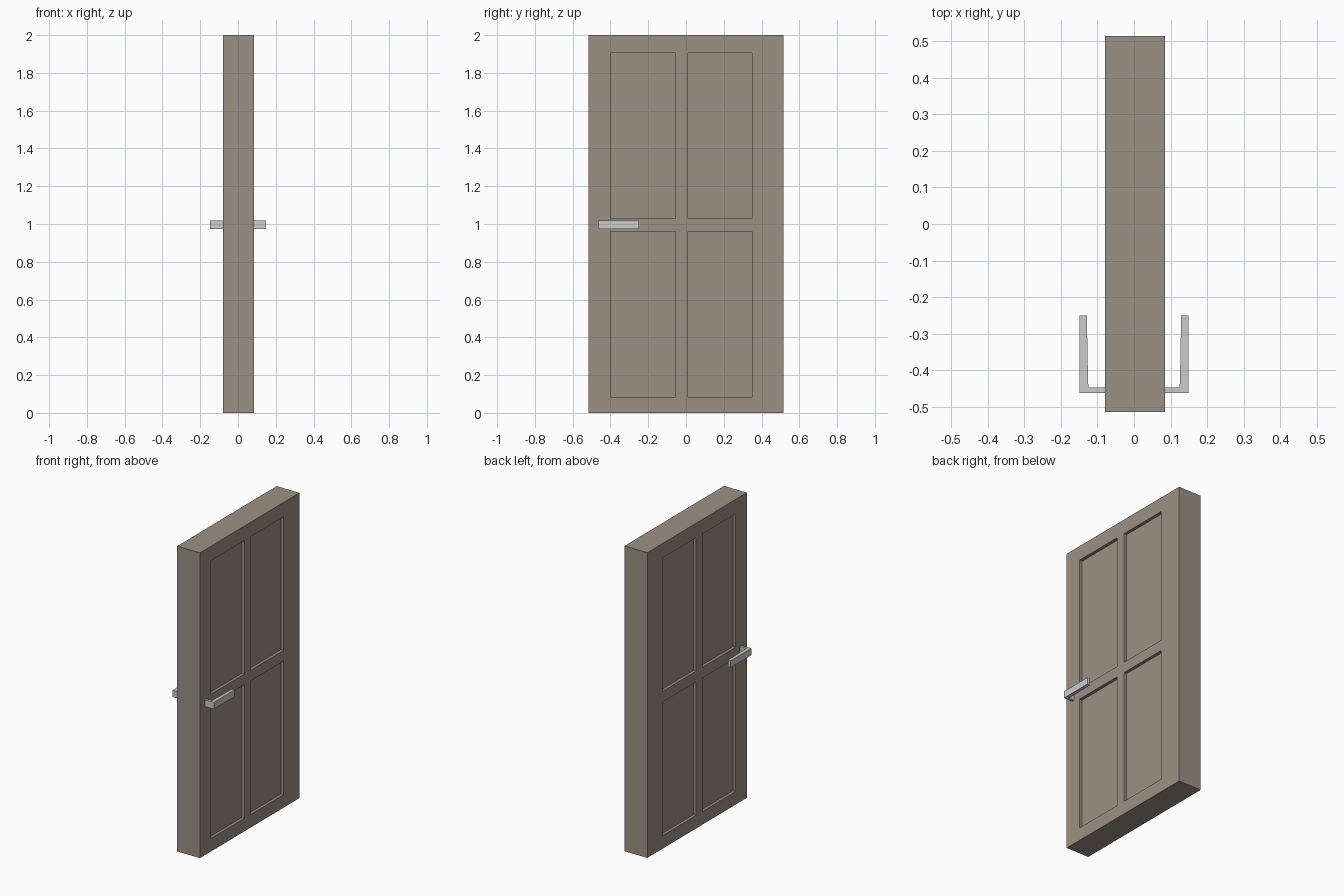
import bpy, bmesh
from mathutils import Vector

if "Cube" in bpy.data.objects:
    bpy.data.objects.remove(bpy.data.objects["Cube"])

X0, X1 = -0.08, 0.085          # back and front door faces
HALF_W, HEIGHT, RECESS = 0.515, 2.0, 0.02
PANEL_Y = [(-0.40, -0.055), (0.01, 0.35)]
PANEL_Z = [(0.085, 0.96), (1.03, 1.905)]


def finish(name, bm, mat=None):
    bmesh.ops.recalc_face_normals(bm, faces=bm.faces[:])
    me = bpy.data.meshes.new(name)
    bm.to_mesh(me)
    bm.free()
    ob = bpy.data.objects.new(name, me)
    bpy.context.collection.objects.link(ob)
    if mat:
        me.materials.append(mat)
    return ob


# Door slab with four recessed panels on each face
wood = bpy.data.materials.new("wood")
wood.diffuse_color = (0.33, 0.28, 0.23, 1)
wood.use_nodes = True
wood.node_tree.nodes["Principled BSDF"].inputs["Base Color"].default_value = wood.diffuse_color
bm = bmesh.new()
bmesh.ops.create_cube(bm, size=1)
bmesh.ops.scale(bm, vec=(X1 - X0, 2 * HALF_W, HEIGHT), verts=bm.verts)
bmesh.ops.translate(bm, vec=((X0 + X1) / 2, 0, HEIGHT / 2), verts=bm.verts)
cuts = [((0, y, 0), (0, 1, 0)) for pair in PANEL_Y for y in pair]
cuts += [((0, 0, z), (0, 0, 1)) for pair in PANEL_Z for z in pair]
for co, no in cuts:
    bmesh.ops.bisect_plane(bm, geom=bm.verts[:] + bm.edges[:] + bm.faces[:],
                           plane_co=co, plane_no=no)


def is_panel(face):
    c = face.calc_center_median()
    return (abs(face.normal.x) > 0.9
            and any(a < c.y < b for a, b in PANEL_Y)
            and any(a < c.z < b for a, b in PANEL_Z))


bm.normal_update()
panels = [f for f in bm.faces if is_panel(f)]
inward = [-f.normal.x for f in panels]
for f, s in zip(panels, inward):
    new = bmesh.ops.extrude_discrete_faces(bm, faces=[f])["faces"][0]
    bmesh.ops.translate(bm, vec=Vector((s * RECESS, 0, 0)), verts=new.verts[:])
finish("door_slab", bm, wood)

# Lever handles: L-shaped profile extruded upward, one per side
LEVER = [(0.125, -0.447), (0.127, -0.37), (0.129, -0.25),
         (0.149, -0.25), (0.149, -0.463)]


def lever(name, side, face_x):
    bm = bmesh.new()
    pts = [(face_x, -0.463), (face_x, -0.447)] + [(side * x, y) for x, y in LEVER]
    face = bm.faces.new([bm.verts.new((x, y, 0.973)) for x, y in pts])
    ext = bmesh.ops.extrude_face_region(bm, geom=[face])["geom"]
    bmesh.ops.translate(bm, vec=(0, 0, 0.045),
                        verts=[v for v in ext if isinstance(v, bmesh.types.BMVert)])
    finish(name, bm)


lever("right_lever_handle", 1, X1)
lever("left_lever_handle", -1, X0)
